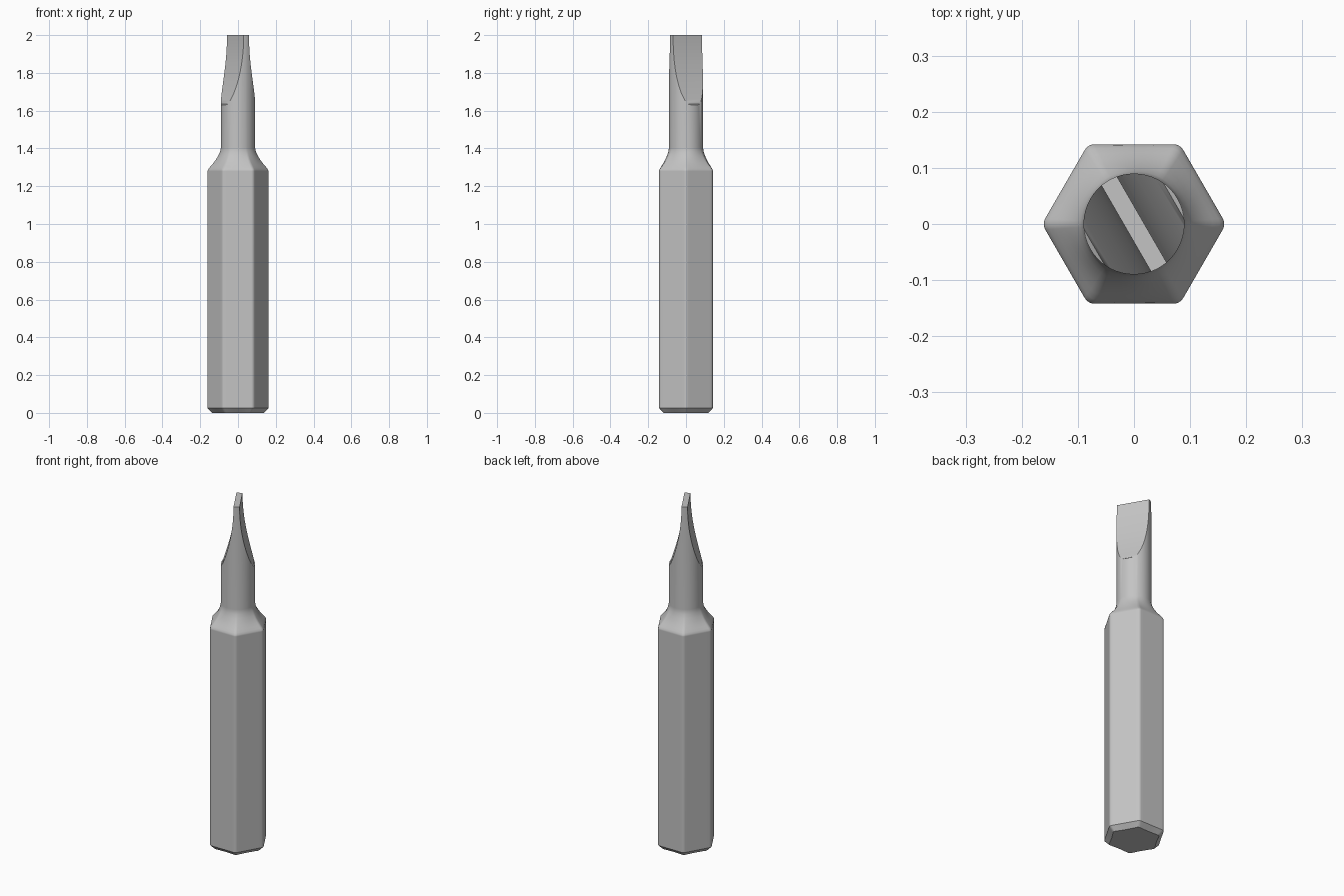
import bpy, bmesh
from math import sin, cos, radians, sqrt

cube = bpy.data.objects.get("Cube")
if cube:
    bpy.data.objects.remove(cube, do_unlink=True)

APOTHEM, CORNER, SHAFT = 0.142, 0.02, 0.09
ANGLES = [60 * k + a for k in range(6)
          for a in (-3.6, -1.8, 0, 1.8, 3.6, 9, 16, 23, 30, 37, 44, 51)]

steel = bpy.data.materials.new("steel_grey")
steel.diffuse_color = (0.55, 0.55, 0.55, 1)
steel.use_nodes = True
steel.node_tree.nodes["Principled BSDF"].inputs["Base Color"].default_value = (0.55, 0.55, 0.55, 1)


def make_object(name, bm):
    bmesh.ops.recalc_face_normals(bm, faces=bm.faces)
    mesh = bpy.data.meshes.new(name)
    bm.to_mesh(mesh)
    bm.free()
    mesh.materials.append(steel)
    obj = bpy.data.objects.new(name, mesh)
    bpy.context.collection.objects.link(obj)
    return obj


def hex_radius(deg):
    """Radius of a round-cornered hexagon with corners on the x axis."""
    off = (deg + 30) % 60 - 30
    a = radians(off)
    if abs(off) > 3.5:
        return APOTHEM / cos(radians(30) - abs(a))
    c = (APOTHEM - CORNER) / cos(radians(30))
    return c * cos(a) + sqrt(CORNER ** 2 - (c * sin(a)) ** 2)


# Hex shank with chamfered foot, flared neck and round shaft:
# each ring is height, blend from hexagon to circle, inset
RINGS = [(0, 0, 0.025), (0.025, 0, 0), (1.28, 0, 0), (1.288, 0.03, 0),
         (1.297, 0.12, 0), (1.31, 0.28, 0), (1.325, 0.46, 0), (1.342, 0.63, 0),
         (1.36, 0.78, 0), (1.38, 0.92, 0), (1.405, 1, 0), (2, 1, 0)]
bm = bmesh.new()
rings = []
for z, blend, inset in RINGS:
    ring = []
    for deg in ANGLES:
        r = hex_radius(deg) * (1 - blend) + SHAFT * blend - inset
        ring.append(bm.verts.new((r * cos(radians(deg)), r * sin(radians(deg)), z)))
    rings.append(ring)
n = len(ANGLES)
for low, high in zip(rings, rings[1:]):
    for i in range(n):
        j = (i + 1) % n
        bm.faces.new((low[i], low[j], high[j], high[i]))
bm.faces.new(rings[0])
bm.faces.new(rings[-1])
bit = make_object("screwdriver_bit", bm)

# Hollow-ground cutter on both sides of the blade
STEPS = 14
profile = [(0.2, 2.1), (0.016, 2.1)]
for i in range(STEPS + 1):
    u = 0.365 * i / STEPS
    profile.append((0.016 + 0.495 * u * u, 2 - u))
profile += [(0.1, 1.622), (0.2, 1.622)]
bm = bmesh.new()
for side in (1, -1):
    face = bm.faces.new([bm.verts.new((side * d, -0.2, z)) for d, z in profile])
    ext = bmesh.ops.extrude_face_region(bm, geom=[face])
    moved = [v for v in ext["geom"] if isinstance(v, bmesh.types.BMVert)]
    bmesh.ops.translate(bm, verts=moved, vec=(0, 0.4, 0))
cutter = make_object("blade_cutter", bm)
cutter.rotation_euler.z = radians(30)
cutter.hide_render = True

cut = bit.modifiers.new("blade_cut", "BOOLEAN")
cut.operation = "DIFFERENCE"
cut.solver = "EXACT"
cut.object = cutter

# Apply the cut, then smooth the curved surfaces
bpy.ops.object.select_all(action="DESELECT")
bit.select_set(True)
bpy.context.view_layer.objects.active = bit
bpy.context.view_layer.update()
bpy.ops.object.modifier_apply(modifier=cut.name)
bpy.data.objects.remove(cutter, do_unlink=True)
bpy.ops.object.shade_smooth_by_angle(angle=radians(35))
weighted = bit.modifiers.new("weighted_normals", "WEIGHTED_NORMAL")
weighted.keep_sharp = True
